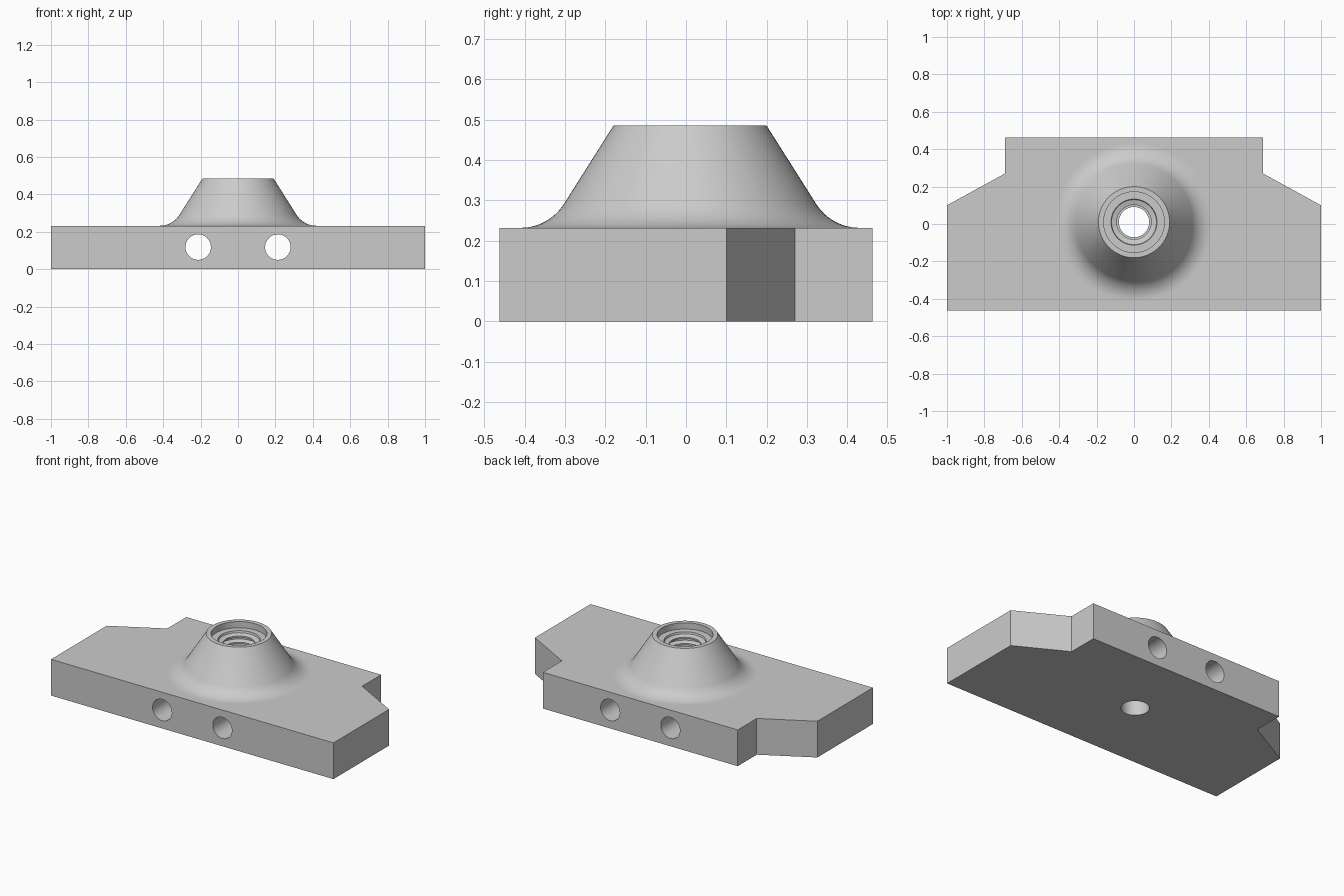
import bpy, bmesh, math
from mathutils import Matrix

if "Cube" in bpy.data.objects:
    bpy.data.objects.remove(bpy.data.objects["Cube"])

THICK = 0.232    # plate thickness
TOP = 0.485      # boss height
CY = 0.01        # boss centre in y

grey = bpy.data.materials.new("machined grey")
grey.use_nodes = True
grey.diffuse_color = (0.6, 0.6, 0.6, 1)
grey.node_tree.nodes["Principled BSDF"].inputs["Base Color"].default_value = (0.6, 0.6, 0.6, 1)


def add_object(name, bm):
    mesh = bpy.data.meshes.new(name)
    bm.to_mesh(mesh)
    bm.free()
    mesh.materials.append(grey)
    ob = bpy.data.objects.new(name, mesh)
    bpy.context.collection.objects.link(ob)
    return ob


def select_only(ob):
    bpy.ops.object.select_all(action='DESELECT')
    ob.select_set(True)
    bpy.context.view_layer.objects.active = ob


def drill(target, radius, matrix):
    """Cut a round through hole along the local z axis of matrix."""
    bm = bmesh.new()
    bmesh.ops.create_cone(bm, cap_ends=True, segments=64, radius1=radius,
                          radius2=radius, depth=2, matrix=matrix)
    cutter = add_object("drill", bm)
    cutter.hide_render = True
    mod = target.modifiers.new("hole", 'BOOLEAN')
    mod.operation, mod.solver, mod.object = 'DIFFERENCE', 'EXACT', cutter
    select_only(target)
    bpy.ops.object.modifier_apply(modifier=mod.name)
    bpy.data.objects.remove(cutter)


def lathe(name, profile, segments=96):
    """Revolve a list of (radius, z) points around z."""
    bm = bmesh.new()
    rings = []
    for r, z in profile:
        angles = [2 * math.pi * i / segments for i in range(segments)]
        rings.append([bm.verts.new((r * math.cos(a), r * math.sin(a), z)) for a in angles])
    for low, high in zip(rings, rings[1:]):
        for i in range(segments):
            j = (i + 1) % segments
            bm.faces.new((low[i], low[j], high[j], high[i]))
    return add_object(name, bm)


# Base plate: half outline mirrored in x, with notched back corners
half = [(1, -0.4625), (1, 0.1), (0.69, 0.27), (0.69, 0.4625)]
outline = half + [(-x, y) for x, y in reversed(half)]
bm = bmesh.new()
face = bm.faces.new([bm.verts.new((x, y, 0)) for x, y in outline])
grown = bmesh.ops.extrude_face_region(bm, geom=[face])
bmesh.ops.translate(bm, vec=(0, 0, THICK),
                    verts=[g for g in grown["geom"] if isinstance(g, bmesh.types.BMVert)])
bmesh.ops.recalc_face_normals(bm, faces=bm.faces)
plate = add_object("base_plate", bm)

# Two cross holes and the vertical bore
for x in (-0.213, 0.213):
    drill(plate, 0.068, Matrix.Translation((x, 0, 0.118)) @ Matrix.Rotation(math.pi / 2, 4, 'X'))
drill(plate, 0.081, Matrix.Translation((0, CY, 0)))

# Conical boss: fillet, cone, rim and counterbore
slope, fillet = math.radians(57.7), 0.127
profile = []
for i in range(13):
    a = slope * i / 12
    profile.append((0.42 - fillet * math.sin(a), THICK + fillet * (1 - math.cos(a))))
profile += [(0.19, TOP), (0.162, TOP), (0.162, TOP - 0.04), (0.123, TOP - 0.04)]

# Threaded bore below the counterbore
pitch, turns = 0.04, 5
z = TOP - 0.04
for i in range(turns):
    profile += [(0.12, z - 0.3 * pitch), (0.092, z - 0.5 * pitch),
                (0.092, z - 0.75 * pitch), (0.12, z - pitch)]
    z -= pitch
profile.append((0.12, THICK))
boss = lathe("threaded_boss", profile)
boss.location.y = CY

for ob in (plate, boss):
    select_only(ob)
    bpy.ops.object.shade_smooth_by_angle(angle=math.radians(30))
